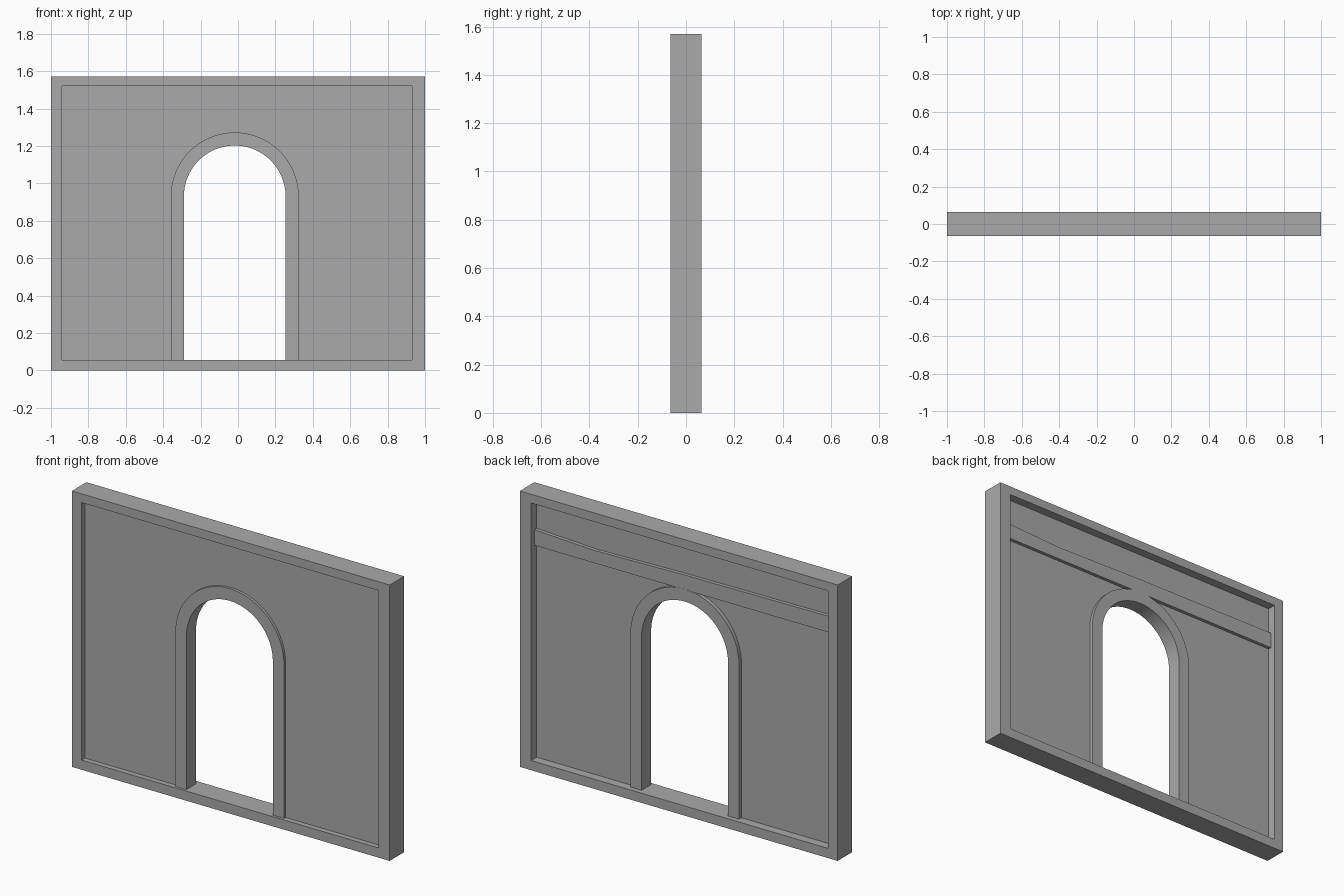
import bpy, bmesh, math

cube = bpy.data.objects.get("Cube")
if cube:
    bpy.data.objects.remove(cube, do_unlink=True)

# One plain grey for the whole wall
stone = bpy.data.materials.new("grey_stone")
GREY = (0.4, 0.4, 0.4, 1)
stone.diffuse_color = GREY
stone.use_nodes = True
stone.node_tree.nodes["Principled BSDF"].inputs["Base Color"].default_value = GREY

# Wall and opening measures
HALF, HEIGHT, DEPTH = 1.0, 1.57, 0.065
LEFT, RIGHT, SILL, HEAD = -0.94, 0.93, 0.055, 1.52
CENTRE, SPRING = -0.0175, 0.93
INNER, OUTER = 0.272, 0.342
TRIM_FRONT, TRIM_BACK = -0.05, 0.036
SEGMENTS = 32


def finish(name, bm, smooth=False):
    bmesh.ops.recalc_face_normals(bm, faces=bm.faces)
    mesh = bpy.data.meshes.new(name)
    bm.to_mesh(mesh)
    bm.free()
    mesh.materials.append(stone)
    obj = bpy.data.objects.new(name, mesh)
    bpy.context.collection.objects.link(obj)
    if smooth:
        bpy.ops.object.select_all(action='DESELECT')
        obj.select_set(True)
        bpy.context.view_layer.objects.active = obj
        bpy.ops.object.shade_smooth_by_angle(angle=math.radians(30))
    return obj


def thicken(bm, faces, depth):
    """Extrude flat faces towards the back."""
    new = bmesh.ops.extrude_face_region(bm, geom=faces, use_keep_orig=True)["geom"]
    verts = [v for v in new if isinstance(v, bmesh.types.BMVert)]
    bmesh.ops.translate(bm, verts=verts, vec=(0, depth, 0))


def slab(name, outline, front, back):
    """Solid from an x-z outline."""
    bm = bmesh.new()
    face = bm.faces.new([bm.verts.new((x, front, z)) for x, z in outline])
    thicken(bm, [face], back - front)
    return finish(name, bm)


def band(name, outer, inner, front, back, closed=False, smooth=False):
    """Solid strip between two matching x-z paths."""
    bm = bmesh.new()
    a, b = ([bm.verts.new((x, front, z)) for x, z in path] for path in (outer, inner))
    count = len(a)
    faces = []
    for i in range(count if closed else count - 1):
        j = (i + 1) % count
        faces.append(bm.faces.new((a[i], a[j], b[j], b[i])))
    thicken(bm, faces, back - front)
    return finish(name, bm, smooth)


def rectangle(x0, x1, z0, z1):
    return [(x0, z0), (x1, z0), (x1, z1), (x0, z1)]


def arc(radius):
    angles = [math.pi * i / SEGMENTS for i in range(SEGMENTS + 1)]
    return [(CENTRE - radius * math.cos(t), SPRING + radius * math.sin(t)) for t in angles]


# Border frame, which also forms the sill
band("border_frame", rectangle(-HALF, HALF, 0, HEIGHT),
     rectangle(LEFT, RIGHT, SILL, HEAD), -DEPTH, DEPTH, closed=True)

# Recessed panel with the doorway left open, tucked into frame and trim
LAP = 0.02
mid = (INNER + OUTER) / 2
doorway = [(CENTRE - mid, SILL - LAP)] + arc(mid) + [(CENTRE + mid, SILL - LAP)]
panel = doorway + [(RIGHT + LAP, SILL - LAP), (RIGHT + LAP, HEAD + LAP),
                   (LEFT - LAP, HEAD + LAP), (LEFT - LAP, SILL - LAP)]
slab("recessed_panel", panel, -0.035, 0.015)

# Arch trim and its two jambs
band("arch_trim", arc(OUTER), arc(INNER), TRIM_FRONT, TRIM_BACK, smooth=True)
for name, side in (("right_jamb", -1), ("left_jamb", 1)):
    x0, x1 = sorted((CENTRE + side * INNER, CENTRE + side * OUTER))
    slab(name, rectangle(x0, x1, SILL, SPRING), TRIM_FRONT, TRIM_BACK)

# Slightly sagging rail across the back
slab("back_rail", [(LEFT, 1.268), (RIGHT, 1.268), (RIGHT, 1.357),
                   (0.55, 1.34), (0, 1.352), (LEFT, 1.36)], 0.01, 0.035)
